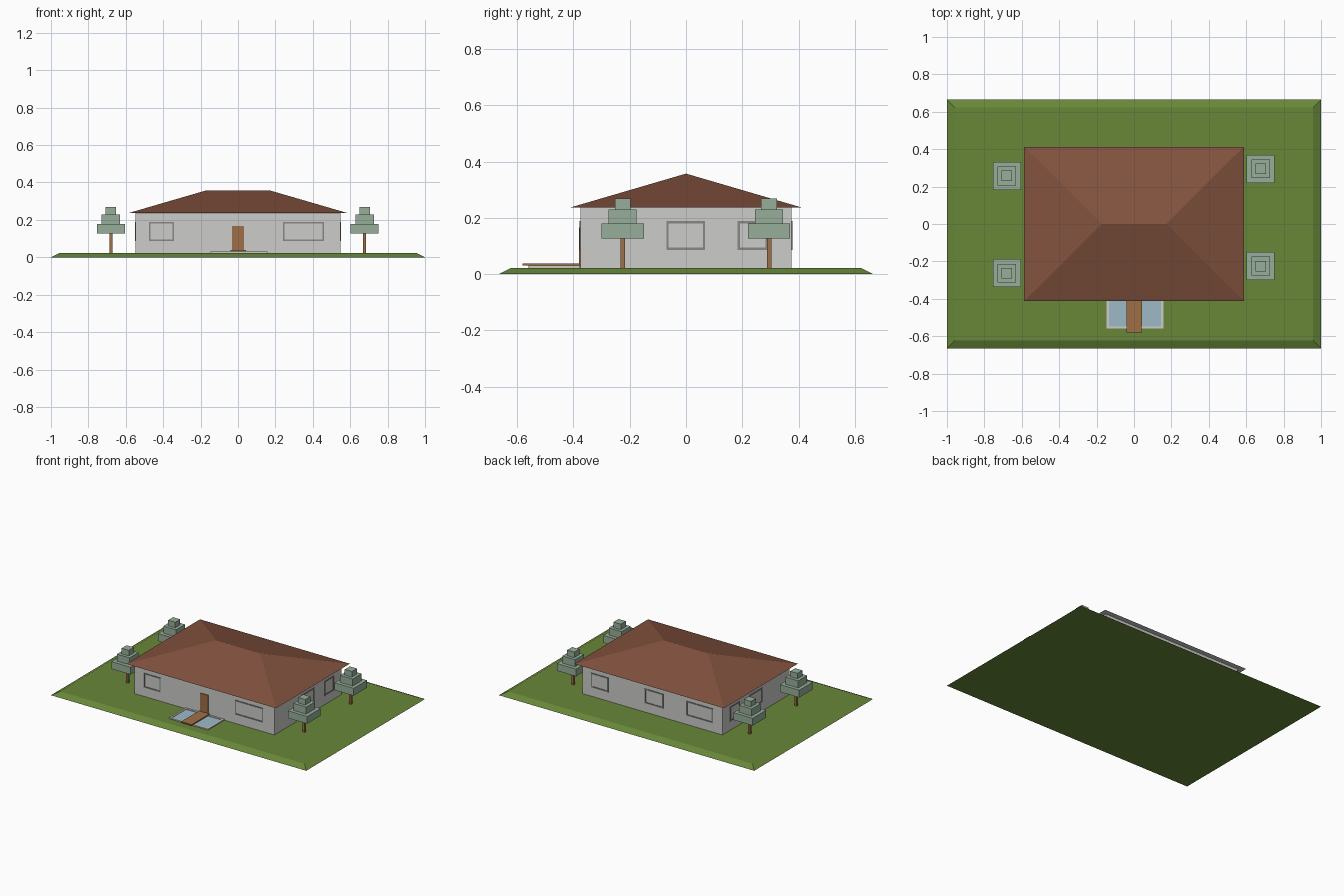
import bpy, bmesh
from mathutils import Vector

if "Cube" in bpy.data.objects:
    bpy.data.objects.remove(bpy.data.objects["Cube"])


def mat(name, rgb):
    lin = [((c / 255 + 0.055) / 1.055) ** 2.4 for c in rgb]
    m = bpy.data.materials.new(name)
    m.diffuse_color = (*lin, 1)
    m.use_nodes = True
    m.node_tree.nodes["Principled BSDF"].inputs["Base Color"].default_value = m.diffuse_color
    return m


GRASS = mat("grass green", (104, 135, 57))
WALL = mat("wall grey", (204, 204, 202))
ROOF = mat("roof brown", (130, 82, 62))
WOOD = mat("wood brown", (158, 110, 70))
LEAF = mat("leaf green", (151, 175, 154))
WATER = mat("water blue", (157, 186, 199))
FRAME = mat("frame grey", (135, 135, 135))


def add_object(name, bm, *mats):
    bmesh.ops.recalc_face_normals(bm, faces=bm.faces)
    me = bpy.data.meshes.new(name)
    bm.to_mesh(me)
    bm.free()
    for m in mats:
        me.materials.append(m)
    ob = bpy.data.objects.new(name, me)
    bpy.context.collection.objects.link(ob)
    return ob


def add_box(bm, lo, hi, top=None):
    """Box from corner to corner; top = (x, y) half sizes of a tapered top."""
    lo, hi = Vector(lo), Vector(hi)
    vs = bmesh.ops.create_cube(bm, size=1)["verts"]
    c, s = (lo + hi) / 2, hi - lo
    for v in vs:
        up = v.co.z > 0
        v.co = Vector(a * b for a, b in zip(v.co, s)) + c
        if top and up:
            v.co.x = c.x + (top[0] if v.co.x > c.x else -top[0])
            v.co.y = c.y + (top[1] if v.co.y > c.y else -top[1])


def box(name, lo, hi, m, top=None):
    bm = bmesh.new()
    add_box(bm, lo, hi, top)
    return add_object(name, bm, m)


# Lawn slab with sloped rim, and house body
box("lawn", (-1, -0.665, 0), (1, 0.665, 0.022), GRASS, (0.957, 0.622))
WX, WY = 0.548, 0.375
box("house_walls", (-WX, -WY, 0.02), (WX, WY, 0.237), WALL)

# Hip roof: the tapered box collapses to a ridge, with a grey soffit
bm = bmesh.new()
add_box(bm, (-0.587, -0.413, 0.236), (0.587, 0.413, 0.357), (0.172, 0))
bmesh.ops.remove_doubles(bm, verts=bm.verts, dist=0.0001)
bmesh.ops.recalc_face_normals(bm, faces=bm.faces)
for f in bm.faces:
    f.material_index = 1 if f.normal.z < -0.9 else 0
add_object("hip_roof", bm, ROOF, WALL)


# Window frames: four thin bars on a wall
def window(name, side, a, b, z0=0.086, z1=0.188, t=0.008, d=0.004):
    bm = bmesh.new()
    bars = [(a, b, z0, z0 + t), (a, b, z1 - t, z1),
            (a, a + t, z0 + t, z1 - t), (b - t, b, z0 + t, z1 - t)]
    for u0, u1, w0, w1 in bars:
        if side in ("front", "back"):
            y = -WY if side == "front" else WY
            add_box(bm, (u0, y - d, w0), (u1, y + d, w1))
        else:
            x = -WX if side == "left" else WX
            add_box(bm, (x - d, u0, w0), (x + d, u1, w1))
    add_object(name, bm, FRAME)


for side, spans in {
    "front": [(-0.475, -0.343), (0.24, 0.46)],
    "back": [(-0.475, -0.265), (-0.085, 0.06), (0.345, 0.48)],
    "right": [(-0.07, 0.068), (0.183, 0.29)],
    "left": [(-0.07, 0.068), (0.183, 0.29)],
}.items():
    for i, (a, b) in enumerate(spans):
        window(f"{side}_window_frame_{i + 1}", side, a, b)

# Door
box("front_door", (-0.031, -WY - 0.006, 0.02), (0.033, -WY + 0.01, 0.166), WOOD)

# Pond with stone rim, crossed by a plank bridge
x0, x1, y0, y1, r = -0.147, 0.157, -0.56, -0.377, 0.013
bm = bmesh.new()
for lo, hi in [((x0, y0), (x1, y0 + r)), ((x0, y1 - r), (x1, y1)),
               ((x0, y0 + r), (x0 + r, y1 - r)), ((x1 - r, y0 + r), (x1, y1 - r))]:
    add_box(bm, (*lo, 0.02), (*hi, 0.03))
add_object("pond_rim", bm, WALL)
box("pond_water", (x0 + r, y0 + r, 0.015), (x1 - r, y1 - r, 0.026), WATER)
box("plank_bridge", (-0.039, -0.58, 0.03), (0.043, -0.378, 0.038), WOOD)

# Stacked-block trees
for i, (x, y) in enumerate([(-0.68, 0.257), (-0.68, -0.263), (0.677, 0.295), (0.677, -0.225)]):
    box(f"tree_trunk_{i + 1}", (x - 0.008, y - 0.008, 0.02), (x + 0.008, y + 0.008, 0.13), WOOD)
    bm = bmesh.new()
    for h, z0, z1 in [(0.075, 0.127, 0.179), (0.05, 0.179, 0.229), (0.028, 0.229, 0.268)]:
        add_box(bm, (x - h, y - h, z0), (x + h, y + h, z1))
    add_object(f"tree_crown_{i + 1}", bm, LEAF)
